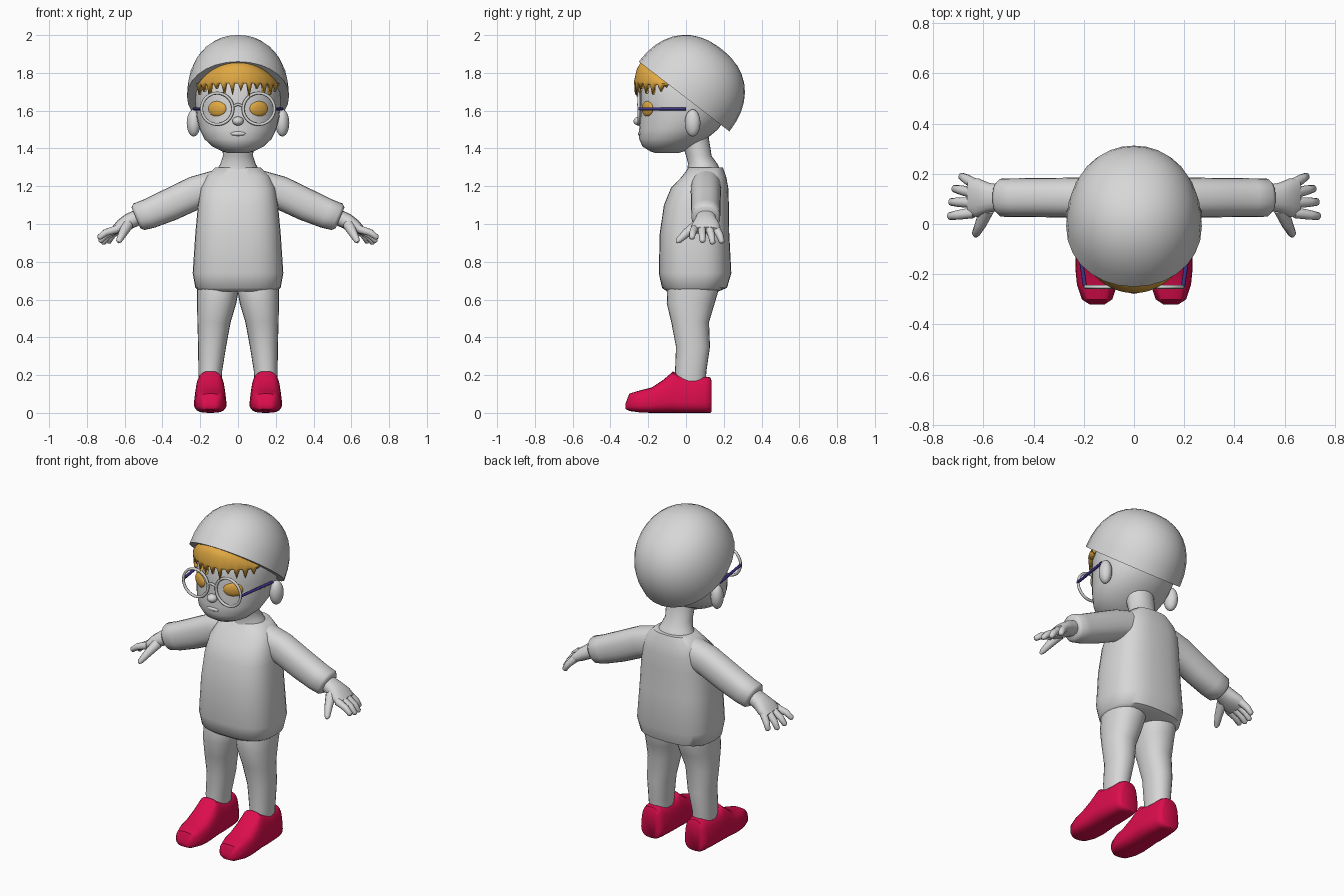
import bpy, bmesh, math
from mathutils import Vector as V

if "Cube" in bpy.data.objects:
    bpy.data.objects.remove(bpy.data.objects["Cube"])


def mat(name, r, g, b):
    m = bpy.data.materials.new(name)
    m.diffuse_color = (r, g, b, 1)
    m.use_nodes = True
    m.node_tree.nodes["Principled BSDF"].inputs["Base Color"].default_value = m.diffuse_color
    return m


GREY = mat("light_grey", 0.68, 0.68, 0.68)
GOLD = mat("golden", 0.76, 0.40, 0.055)
RED = mat("crimson", 0.72, 0.004, 0.075)
BLUE = mat("dark_blue", 0.05, 0.035, 0.27)


def finish(name, bm, material, angle=50):
    bmesh.ops.recalc_face_normals(bm, faces=bm.faces)
    me = bpy.data.meshes.new(name)
    bm.to_mesh(me)
    bm.free()
    ob = bpy.data.objects.new(name, me)
    bpy.context.collection.objects.link(ob)
    me.materials.append(material)
    bpy.ops.object.select_all(action='DESELECT')
    ob.select_set(True)
    bpy.context.view_layer.objects.active = ob
    bpy.ops.object.shade_smooth_by_angle(angle=math.radians(angle))
    return ob


def loft(name, rings, material, n=24, p=2.0, shape=None):
    """Skin superellipse rings given as (centre, half axis u, half axis v)."""
    bm = bmesh.new()
    rows = []
    for c, u, v in rings:
        row = []
        for i in range(n):
            a = 2 * math.pi * i / n
            ca, sa = math.cos(a), math.sin(a)
            x = math.copysign(abs(ca) ** (2 / p), ca)
            y = math.copysign(abs(sa) ** (2 / p), sa)
            co = V(c) + V(u) * x + V(v) * y
            row.append(bm.verts.new(shape(co) if shape else co))
        rows.append(row)
    for r, s in zip(rows, rows[1:]):
        for i in range(n):
            j = (i + 1) % n
            bm.faces.new((r[i], r[j], s[j], s[i]))
    bm.faces.new(rows[0])
    bm.faces.new(rows[-1])
    return finish(name, bm, material)


def stack(name, rows, material, cx=None, **kw):
    """Upright loft from rows (z, y centre, x radius, y radius[, x centre])."""
    return loft(name, [((r[4] if len(r) > 4 else 0, r[1], r[0]), (r[2], 0, 0), (0, r[3], 0))
                       for r in rows], material, **kw)


def tube(name, pts, radii, material, n=10):
    pts = [V(q) for q in pts]
    rings = []
    for i, q in enumerate(pts):
        d = (pts[min(i + 1, len(pts) - 1)] - pts[max(i - 1, 0)]).normalized()
        u = d.cross(V((0, 0, 1)) if abs(d.z) < 0.9 else V((0, 1, 0))).normalized()
        rings.append((q, u * radii[i], d.cross(u) * radii[i]))
    return loft(name, rings, material, n=n)


def ball(name, loc, size, material, rz=0.0):
    bpy.ops.mesh.primitive_uv_sphere_add(segments=20, ring_count=12, radius=1, location=loc,
                                         rotation=(0, 0, rz))
    ob = bpy.context.object
    ob.name = name
    ob.scale = size
    ob.data.materials.append(material)
    bpy.ops.object.shade_smooth()
    return ob


# Head and neck
stack("head", [(1.375, -.10, .05, .06), (1.385, -.10, .085, .09), (1.41, -.095, .135, .135),
               (1.45, -.07, .178, .178), (1.50, -.04, .203, .208), (1.56, -.015, .218, .228),
               (1.63, 0, .225, .24), (1.70, 0, .225, .24), (1.80, .01, .20, .22),
               (1.88, .03, .13, .15)], GREY, n=32)
stack("neck", [(1.28, .095, .115, .09), (1.32, .088, .093, .077),
               (1.36, .068, .08, .068), (1.46, .045, .085, .075)], GREY)
ball("nose", (0, -.248, 1.545), (.03, .03, .024), GREY)
ball("lips", (0, -.243, 1.478), (.04, .012, .012), GREY)

# Tilted dome cap
axis, normal, base = V((0, .792, -.61)), V((0, .61, .792)), V((0, -.01, 1.675))
cap = []
for i in range(10):
    t = math.radians(88 * i / 9)
    r, h = math.cos(t) ** .88, math.sin(t) ** .88
    cap.append((base + normal * .32 * h, V((.27 * r, 0, 0)), axis * .303 * r))
loft("cap", cap, GREY, n=28, p=2.05)

# Jagged fringe under the cap
bm = bmesh.new()
cols, count = [], 36
tips = [1.685, 1.70, 1.675, 1.715, 1.69]
for i in range(count + 1):
    a = math.radians(-68 + 136 * i / count)
    s, c = math.sin(a), math.cos(a)
    top = 1.675 + .77 * .23 * c
    notch = 1.725 + .02 * c
    low = tips[(i // 3) % 5] if i % 3 == 1 else notch
    cols.append([bm.verts.new(q) for q in
                 ((.215 * s, -.235 * c, top + .015), (.232 * s, -.262 * c, top - .35 * (top - notch)),
                  (.236 * s, -.275 * c, notch + .01), (.232 * s, -.272 * c, low))])
for l, r in zip(cols, cols[1:]):
    for k in range(3):
        bm.faces.new((l[k], r[k], r[k + 1], l[k + 1]))
fringe = finish("fringe", bm, GOLD)
sol = fringe.modifiers.new("thickness", 'SOLIDIFY')
sol.thickness = .02
sol.offset = -1

# Eyes, ears and glasses
for s, side in ((1, "left"), (-1, "right")):
    ball(side + "_eye", (.11 * s, -.204, 1.61), (.055, .018, .041), GOLD, rz=s * .5)
    ball(side + "_ear", (.235 * s, .035, 1.535), (.036, .042, .072), GREY, rz=-s * .3)
    bpy.ops.mesh.primitive_torus_add(major_segments=32, minor_segments=8, major_radius=.083,
                                     minor_radius=.008, location=(.11 * s, -.25, 1.61),
                                     rotation=(math.pi / 2, 0, 0))
    rim = bpy.context.object
    rim.name = side + "_glasses_rim"
    rim.data.materials.append(GREY)
    bpy.ops.object.shade_smooth()
    tube(side + "_glasses_temple", [(.195 * s, -.25, 1.61), (.232 * s, 0, 1.61)],
         [.008, .008], BLUE, n=8)
tube("glasses_bridge", [(-.032, -.25, 1.622), (0, -.253, 1.634), (.032, -.25, 1.622)],
     [.007] * 3, GREY, n=8)

# Sweater body
stack("sweater", [(.642, .035, .20, .135), (.662, .045, .226, .172), (.74, .048, .24, .192),
                  (.95, .045, .226, .184), (1.10, .055, .212, .172), (1.19, .072, .198, .152),
                  (1.25, .095, .172, .118), (1.30, .105, .12, .09)], GREY, n=32, p=2.7)

for s, side in ((1, "left"), (-1, "right")):
    # Sleeve
    def arm(rows, ux, uz):
        return [((x * s, y, z), (ux * s * u, 0, uz * u), (0, v, 0)) for x, y, z, u, v in rows]

    loft(side + "_sleeve", arm([(.08, .105, 1.205, .09, .08), (.22, .105, 1.168, .088, .08),
                                (.36, .105, 1.102, .086, .078), (.47, .105, 1.055, .080, .077),
                                (.525, .105, 1.038, .076, .076), (.54, .105, 1.032, .060, .062)],
                               .39, .92), GREY, p=2.3)
    # Hand with four fingers and a thumb
    loft(side + "_palm", arm([(.52, .105, 1.04, .042, .05), (.575, .105, 1.015, .042, .058),
                              (.62, .105, .988, .036, .077), (.655, .105, .965, .022, .074)],
                             .48, .88), GREY, n=16, p=2.3)
    fingers = [((.64, .045), (.742, .03, .925)), ((.645, .085), (.735, .088, .905)),
               ((.645, .125), (.72, .142, .895)), ((.635, .16), (.69, .192, .90))]
    for k, ((bx, by), (tx, ty, tz)) in enumerate(fingers):
        b, t = V((bx * s, by, .973)), V((tx * s, ty, tz))
        mid = b.lerp(t, .6) + V((0, 0, .01))
        tube(f"{side}_finger_{k + 1}", [b, mid, b.lerp(t, .93), t], [.022, .019, .015, .006], GREY)
    tube(side + "_thumb", [(.585 * s, .06, .995), (.61 * s, 0, .95), (.63 * s, -.04, .912),
                           (.632 * s, -.05, .902)], [.03, .023, .016, .006], GREY)

    # Trouser leg
    stack(side + "_leg", [(.17, .025, .06, .08, .147 * s), (.22, .025, .063, .083, .147 * s),
                          (.35, .037, .074, .09, .137 * s), (.48, .022, .088, .10, .127 * s),
                          (.58, .025, .104, .127, .113 * s), (.64, .035, .110, .135, .108 * s),
                          (.70, .04, .108, .135, .108 * s)], GREY, p=2.2)

    # Shoe: sections from toe to heel (y, half width, bottom, top), narrowing upward
    cx = .147 * s
    secs = [(-.32, .03, .03, .06), (-.30, .062, .02, .112), (-.24, .082, .012, .13),
            (-.18, .088, .01, .145), (-.12, .088, .01, .185), (-.068, .088, .01, .23),
            (-.045, .088, .01, .212), (.03, .084, .01, .203), (.10, .078, .01, .203),
            (.128, .068, .01, .198), (.136, .052, .015, .18)]
    loft(side + "_shoe", [((cx, y, (lo + hi) / 2), (w, 0, 0), (0, 0, (hi - lo) / 2))
                          for y, w, lo, hi in secs], RED, n=24, p=3.2,
         shape=lambda q: V((cx + (q.x - cx) * (1 - 1.4 * max(0, q.z - .05)), q.y,
                            max(q.z - .01, 0))))
